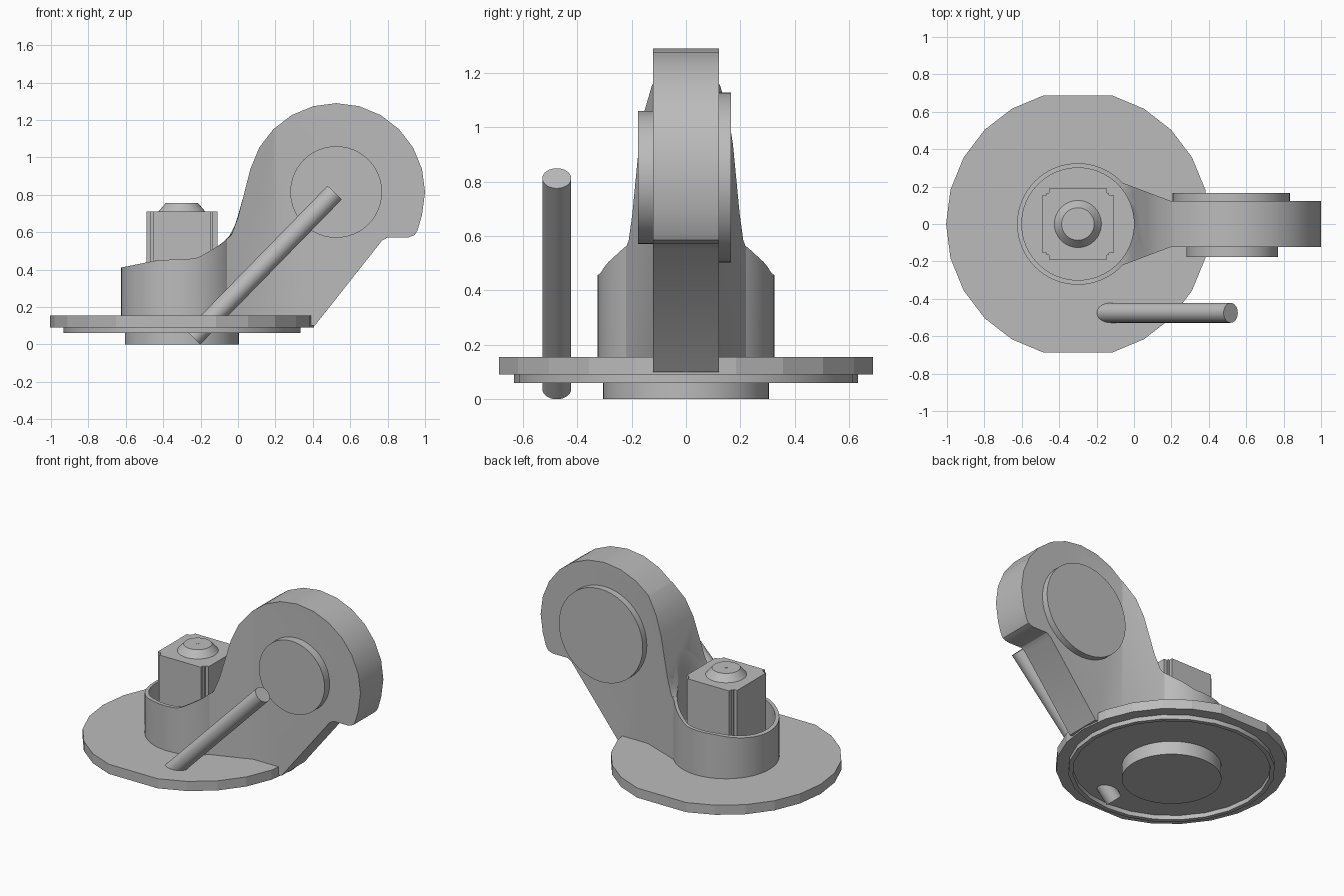
import bpy, bmesh
from math import sin, cos, pi, radians, sqrt
from mathutils import Matrix, Vector

cube = bpy.data.objects.get("Cube")
if cube:
    bpy.data.objects.remove(cube, do_unlink=True)

CX = -0.3          # centre of the base along x
HUB = (0.525, 0.815)  # centre of the round head in x, z

grey = bpy.data.materials.new("plain_grey")
grey.use_nodes = True
grey.diffuse_color = (0.5, 0.5, 0.5, 1)
grey.node_tree.nodes["Principled BSDF"].inputs["Base Color"].default_value = (0.5, 0.5, 0.5, 1)


def finish(name, bm, smooth=True):
    bmesh.ops.recalc_face_normals(bm, faces=bm.faces)
    mesh = bpy.data.meshes.new(name)
    bm.to_mesh(mesh)
    bm.free()
    mesh.materials.append(grey)
    obj = bpy.data.objects.new(name, mesh)
    bpy.context.collection.objects.link(obj)
    bpy.ops.object.select_all(action='DESELECT')
    obj.select_set(True)
    bpy.context.view_layer.objects.active = obj
    if smooth:
        bpy.ops.object.shade_smooth_by_angle(angle=radians(25))
    return obj


def prism(name, outline, offset, direction, smooth=True):
    """Extrude a closed outline of 3D points."""
    bm = bmesh.new()
    face = bm.faces.new([bm.verts.new(Vector(p) + Vector(offset)) for p in outline])
    out = bmesh.ops.extrude_face_region(bm, geom=[face])
    moved = [g for g in out["geom"] if isinstance(g, bmesh.types.BMVert)]
    bmesh.ops.translate(bm, verts=moved, vec=direction)
    return finish(name, bm, smooth)


def rod(name, start, end, r1, r2=None, sides=48):
    """Round bar or cone between two points."""
    a, b = Vector(start), Vector(end)
    turn = (b - a).to_track_quat('Z', 'Y').to_matrix().to_4x4()
    bm = bmesh.new()
    bmesh.ops.create_cone(bm, cap_ends=True, segments=sides, radius1=r1,
                          radius2=r1 if r2 is None else r2, depth=(b - a).length,
                          matrix=Matrix.Translation((a + b) / 2) @ turn)
    return finish(name, bm)


def tube(name, outer, inner, bottom, top, sides):
    """Hollow ring whose top height is a function of x."""
    bm = bmesh.new()
    loops = []
    for i in range(sides):
        c, s = cos(2 * pi * i / sides), sin(2 * pi * i / sides)
        rim = []
        for r, high in ((outer, 0), (outer, 1), (inner, 1), (inner, 0)):
            x = CX + r * c
            rim.append(bm.verts.new((x, r * s, top(x) if high else bottom)))
        loops.append(rim)
    for i in range(sides):
        p, q = loops[i], loops[(i + 1) % sides]
        for k in range(4):
            bm.faces.new((p[k], q[k], q[(k + 1) % 4], p[(k + 1) % 4]))
    return finish(name, bm)


# Base plate: faceted round with flattened front and back
rim = [(CX + 0.705 * cos(pi * i / 12), 0.705 * sin(pi * i / 12), 0)
       for i in range(24) if i not in (6, 18)]
rim = [(x, y * 1.01, z) for x, y, z in rim]
prism("base_plate", rim, (0, 0, 0.09), (0, 0, 0.065), smooth=False)
tube("base_lip", 0.633, 0.605, 0.06, lambda x: 0.095, 24)
rod("bottom_boss", (CX, 0, 0), (CX, 0, 0.1), 0.305)

# Cup with a swept upper edge
EDGE = [(-0.63, 0.41), (-0.43, 0.45), (-0.22, 0.46), (-0.1, 0.53),
        (-0.035, 0.585), (0, 0.68), (0.06, 0.92)]


def edge_height(x):
    for (x0, z0), (x1, z1) in zip(EDGE, EDGE[1:]):
        if x <= x1:
            return z0 + (z1 - z0) * (x - x0) / (x1 - x0)
    return EDGE[-1][1]


tube("cup_wall", 0.325, 0.3, 0.15, edge_height, 64)

# Arm: side profile, widened toward the cup and hollowed where the cup is
profile = [(0.41, 0.1), (-0.06, 0.1), (-0.06, 0.56), (-0.035, 0.585), (0, 0.68)]
profile += [(HUB[0] + 0.475 * cos(radians(a)), HUB[1] + 0.475 * sin(radians(a)))
            for a in range(165, -16, -15)]
profile += [(0.96, 0.61), (0.945, 0.585), (0.91, 0.572), (0.8, 0.572), (0.77, 0.555)]
arm = prism("arm", [(x, 0, z) for x, z in profile], (0, -0.5, 0), (0, 1, 0))
bm = bmesh.new()
bm.from_mesh(arm.data)
bmesh.ops.bisect_plane(bm, geom=bm.verts[:] + bm.edges[:] + bm.faces[:],
                       plane_co=(0.2, 0, 0), plane_no=(1, 0, 0))
for v in bm.verts:
    half = 0.122 + 0.098 * max(0, 0.2 - v.co.x) / 0.26
    v.co.y = half if v.co.y > 0 else -half
bm.to_mesh(arm.data)
bm.free()
cutter = rod("cup_cutter", (CX, 0, 0.152), (CX, 0, 1.6), 0.302, sides=64)
cutter.hide_render = True
hollow = arm.modifiers.new("hollow", 'BOOLEAN')
hollow.operation = 'DIFFERENCE'
hollow.solver = 'EXACT'
hollow.object = cutter
bpy.ops.object.select_all(action='DESELECT')
bpy.context.view_layer.objects.active = arm
arm.select_set(True)
bpy.ops.object.modifier_apply(modifier=hollow.name)
bpy.data.objects.remove(cutter, do_unlink=True)
bpy.ops.object.shade_smooth_by_angle(angle=radians(25))

# Round covers on both sides of the head
rod("front_cover", (HUB[0], -0.1, HUB[1]), (HUB[0], -0.177, HUB[1]), 0.245)
rod("back_cover", (HUB[0] - 0.005, 0.1, HUB[1]), (HUB[0] - 0.005, 0.166, HUB[1]), 0.313)

# Square block with notched corners inside the cup
h, n = 0.19, 0.155
corner = [(h, n), (n + 0.012, n), (n + 0.012, n + 0.012), (n, n + 0.012), (n, h)]
block = []
for k in range(4):
    c, s = round(cos(k * pi / 2)), round(sin(k * pi / 2))
    block += [(CX + x * c - y * s, x * s + y * c, 0) for x, y in corner]
prism("centre_block", block, (0, 0, 0.15), (0, 0, 0.56), smooth=False)
rod("block_cap", (CX, 0, 0.705), (CX, 0, 0.755), 0.13, 0.087)
rod("cap_pin", (CX, 0, 0.75), (CX, 0, 0.757), 0.008, sides=12)

# Slanted lever
rod("lever", (-0.24, -0.475, 0.037), (0.517, -0.475, 0.812), 0.053, sides=32)
